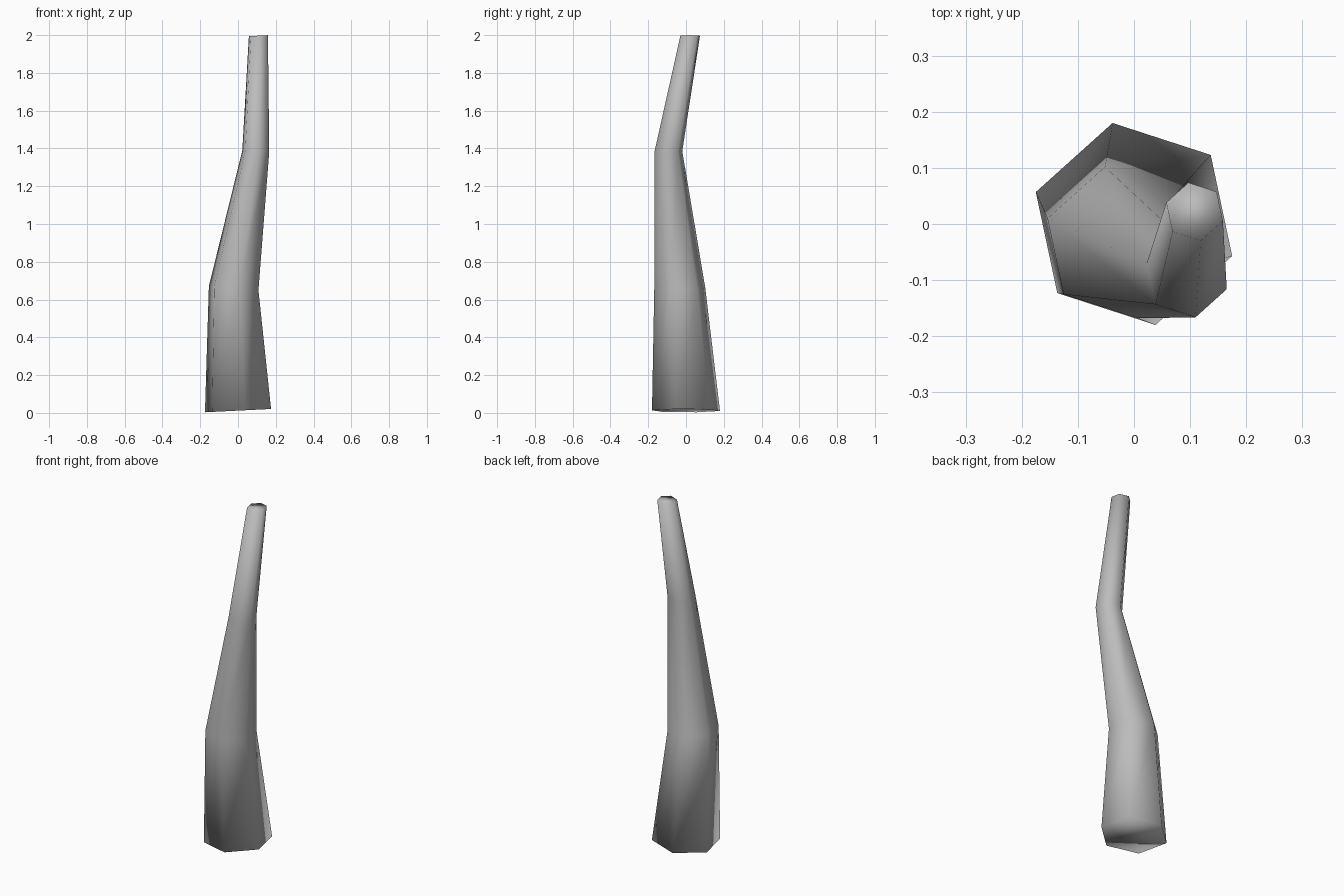
import bpy
import bmesh
from math import cos, sin, radians

default_cube = bpy.data.objects.get("Cube")
if default_cube:
    bpy.data.objects.remove(default_cube, do_unlink=True)

SIDES = 6
PHASE = radians(42)

# Bent spine: centre x, y, z, radius and sideways tilt of each ring
SPINE = [
    (0.0, 0.0, 0.012, 0.184, 0.05),
    (-0.023, -0.033, 0.66, 0.138, -0.08),
    (0.094, -0.093, 1.385, 0.075, -0.05),
    (0.108, 0.022, 1.997, 0.053, 0.05),
]


def add_ring(bm, x, y, z, radius, tilt):
    ring = []
    for i in range(SIDES):
        angle = PHASE + radians(360 / SIDES) * i
        dx, dy = radius * cos(angle), radius * sin(angle)
        ring.append(bm.verts.new((x + dx, y + dy, z + tilt * dx)))
    return ring


# Plain grey surface
grey = bpy.data.materials.new("light_grey")
grey.use_nodes = True
colour = (0.5, 0.5, 0.5, 1.0)
grey.diffuse_color = colour
grey.node_tree.nodes["Principled BSDF"].inputs["Base Color"].default_value = colour

# Tapered trunk: rings joined by walls and closed at both ends
bm = bmesh.new()
rings = [add_ring(bm, *section) for section in SPINE]
for low, high in zip(rings, rings[1:]):
    for i in range(SIDES):
        j = (i + 1) % SIDES
        bm.faces.new((low[i], low[j], high[j], high[i]))
bm.faces.new(list(reversed(rings[0])))
bm.faces.new(rings[-1])
bmesh.ops.recalc_face_normals(bm, faces=bm.faces)
for face in bm.faces:
    face.smooth = True

mesh = bpy.data.meshes.new("bent_trunk")
bm.to_mesh(mesh)
bm.free()
mesh.materials.append(grey)
trunk = bpy.data.objects.new("bent_trunk", mesh)
bpy.context.collection.objects.link(trunk)
